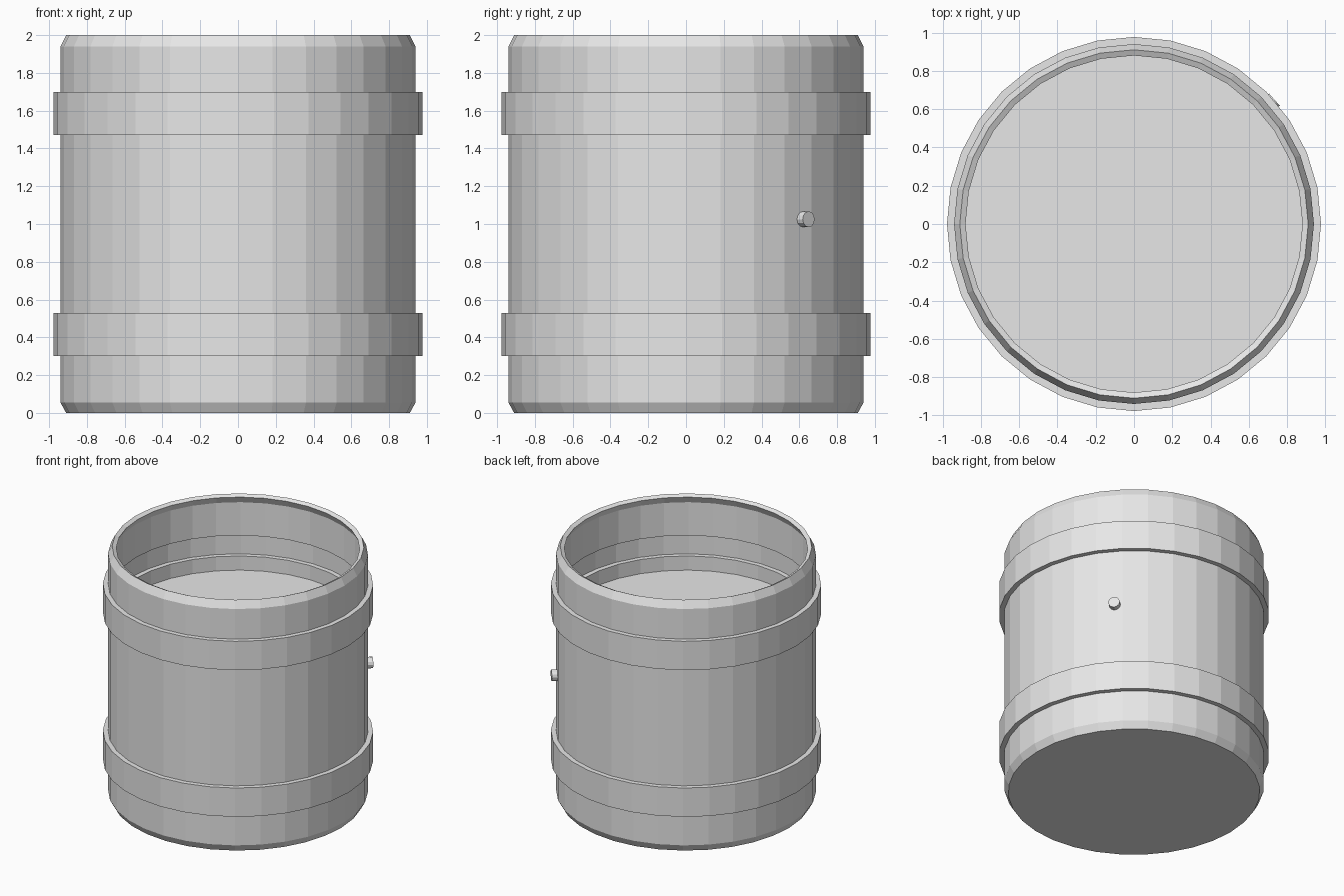
import bpy, bmesh, math
from mathutils import Vector

if "Cube" in bpy.data.objects:
    bpy.data.objects.remove(bpy.data.objects["Cube"])

SIDES = 32

grey = bpy.data.materials.new("light_grey")
grey.diffuse_color = (0.8, 0.8, 0.8, 1)
grey.use_nodes = True
grey.node_tree.nodes["Principled BSDF"].inputs["Base Color"].default_value = grey.diffuse_color


def finish(name, bm):
    bmesh.ops.recalc_face_normals(bm, faces=bm.faces)
    me = bpy.data.meshes.new(name)
    bm.to_mesh(me)
    bm.free()
    me.materials.append(grey)
    ob = bpy.data.objects.new(name, me)
    bpy.context.collection.objects.link(ob)
    return ob


def lathe(name, profile):
    """Revolve (radius, z) points, capping both ends of the profile."""
    bm = bmesh.new()
    rings = []
    for r, z in profile:
        rings.append([bm.verts.new((r * math.cos(a), r * math.sin(a), z))
                      for a in (2 * math.pi * i / SIDES for i in range(SIDES))])
    for low, high in zip(rings, rings[1:]):
        for i in range(SIDES):
            j = (i + 1) % SIDES
            bm.faces.new((low[i], low[j], high[j], high[i]))
    bm.faces.new(rings[0])
    if len(rings) > 1:
        bm.faces.new(rings[-1])
    return finish(name, bm)


# thin-walled barrel with two raised bands that are hollow on the inside
R, BAND, T = 0.94, 0.977, 0.033
bands = [(0.30, 0.53), (1.47, 1.70)]
outer = [(0.91, 0), (R, 0.055)]
inner = [(0.88, T), (R - T, 0.065)]
for lo, hi in bands:
    outer += [(R, lo), (BAND, lo), (BAND, hi), (R, hi)]
    inner += [(R - T, lo + T), (BAND - T, lo + T), (BAND - T, hi - T), (R - T, hi - T)]
outer += [(R, 1.94), (0.91, 2.0)]
inner += [(R - T, 1.932), (0.88, 1.985)]
lathe("barrel_shell", outer + inner[::-1])

# flat surface of the contents
lathe("contents_surface", [(R - T, 1.39)])

# small peg in the back right wall
bm = bmesh.new()
bmesh.ops.create_cone(bm, cap_ends=True, segments=12, radius1=0.042, radius2=0.042, depth=0.07)
peg = finish("peg", bm)
direction = Vector((math.cos(math.radians(41.5)), math.sin(math.radians(41.5)), 0))
peg.rotation_euler = direction.to_track_quat('Z', 'Y').to_euler()
peg.location = direction * 0.945 + Vector((0, 0, 1.025))
